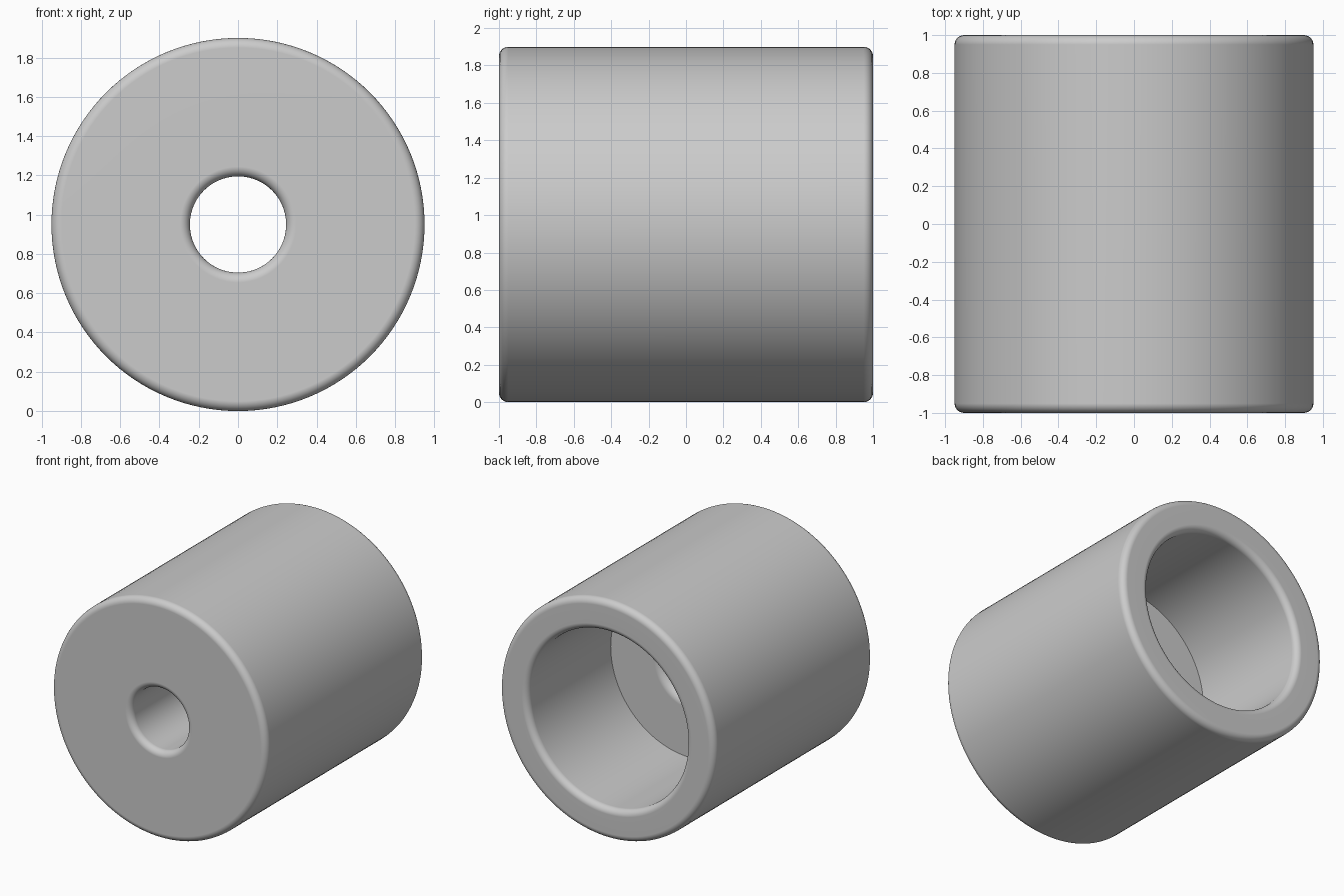
import bpy
import bmesh
from math import cos, sin, pi, radians
from mathutils import Vector, Matrix

cube = bpy.data.objects.get("Cube")
if cube:
    bpy.data.objects.remove(cube, do_unlink=True)

RADIUS = 0.95
SEGMENTS = 128
ARC_STEPS = 6

# Half section as (radius, y, fillet): outer wall, deep back recess, through hole
CORNERS = [
    (RADIUS, -1.0, 0.05),
    (RADIUS, 1.0, 0.05),
    (0.70, 1.0, 0.05),
    (0.70, -0.05, 0.0),
    (0.245, -0.05, 0.07),
    (0.245, -1.0, 0.05),
]


def rounded_profile(corners):
    """Replace each square corner with a quarter arc of its fillet radius."""
    points = []
    for i, (r, y, fillet) in enumerate(corners):
        corner = Vector((r, y))
        before = (Vector(corners[i - 1][:2]) - corner).normalized()
        after = (Vector(corners[(i + 1) % len(corners)][:2]) - corner).normalized()
        if not fillet:
            points.append(corner)
            continue
        center = corner + fillet * (before + after)
        for step in range(ARC_STEPS + 1):
            t = step / ARC_STEPS * pi / 2
            points.append(center - fillet * (after * cos(t) + before * sin(t)))
    return points


# Revolve the section around the y axis
bm = bmesh.new()
verts = [bm.verts.new((p.x, p.y, 0)) for p in rounded_profile(CORNERS)]
edges = [bm.edges.new((v, verts[(i + 1) % len(verts)])) for i, v in enumerate(verts)]
bmesh.ops.spin(bm, geom=verts + edges, axis=(0, 1, 0), cent=(0, 0, 0),
               angle=2 * pi, steps=SEGMENTS, use_merge=True)
bmesh.ops.remove_doubles(bm, verts=bm.verts[:], dist=0.0001)
bmesh.ops.recalc_face_normals(bm, faces=bm.faces[:])
bmesh.ops.transform(bm, matrix=Matrix.Translation((0, 0, RADIUS)), verts=bm.verts[:])

mesh = bpy.data.meshes.new("recessed_bushing")
bm.to_mesh(mesh)
bm.free()
bushing = bpy.data.objects.new("recessed_bushing", mesh)
bpy.context.collection.objects.link(bushing)

# Plain grey finish
grey = bpy.data.materials.new("plain_grey")
grey.use_nodes = True
color = (0.6, 0.6, 0.6, 1)
grey.diffuse_color = color
grey.node_tree.nodes["Principled BSDF"].inputs["Base Color"].default_value = color
mesh.materials.append(grey)

# Smooth walls and fillets, crisp recess floor, flat end faces
bpy.ops.object.select_all(action="DESELECT")
bushing.select_set(True)
bpy.context.view_layer.objects.active = bushing
bpy.ops.object.shade_smooth_by_angle(angle=radians(35))
weighted = bushing.modifiers.new("flat_ends", "WEIGHTED_NORMAL")
weighted.keep_sharp = True
